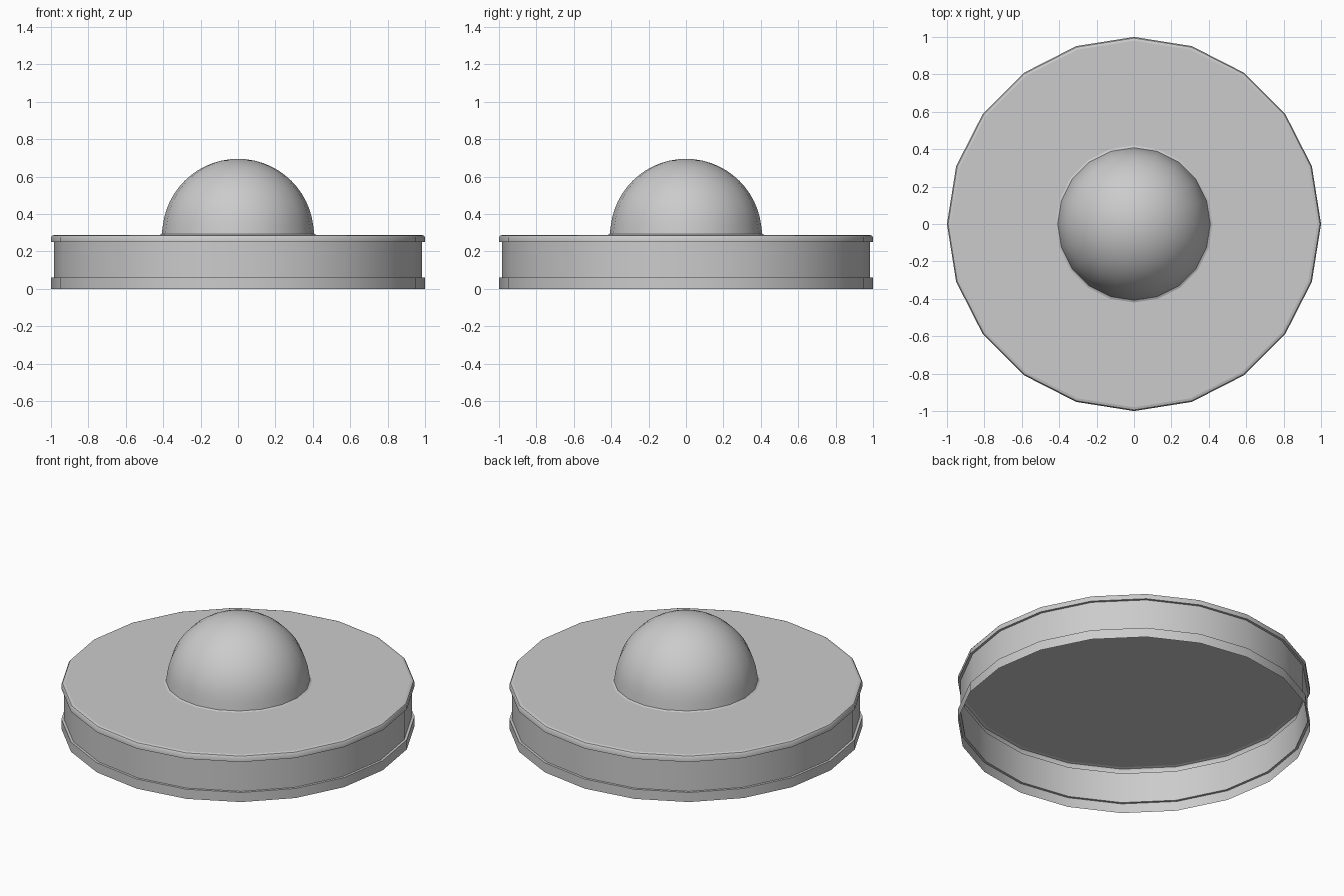
import bpy, bmesh
from math import sin, cos, pi, radians

if "Cube" in bpy.data.objects:
    bpy.data.objects.remove(bpy.data.objects["Cube"])

SIDES = 20


def lathe(name, profile, sharp_angle=35):
    """Revolve (radius, z) points about z; radius 0 becomes a pole."""
    bm = bmesh.new()
    rings = []
    for r, z in profile:
        if r == 0:
            rings.append([bm.verts.new((0, 0, z))] * SIDES)
        else:
            rings.append([bm.verts.new((r * cos(2 * pi * i / SIDES),
                                        r * sin(2 * pi * i / SIDES), z))
                          for i in range(SIDES)])
    for low, high in zip(rings, rings[1:]):
        for i in range(SIDES):
            j = (i + 1) % SIDES
            corners = [low[i], low[j], high[j], high[i]]
            bm.faces.new(list(dict.fromkeys(corners)))
    mesh = bpy.data.meshes.new(name)
    bm.to_mesh(mesh)
    bm.free()
    obj = bpy.data.objects.new(name, mesh)
    bpy.context.collection.objects.link(obj)
    bpy.ops.object.select_all(action='DESELECT')
    obj.select_set(True)
    bpy.context.view_layer.objects.active = obj
    bpy.ops.object.shade_smooth_by_angle(angle=radians(sharp_angle))
    return obj


# Open-bottomed side wall, recessed between a lower and an upper band
lathe("side_wall", [(1, 0), (1, 0.06), (0.985, 0.06), (0.985, 0.25),
                    (1, 0.25), (1, 0.275), (0.994, 0.284), (0.98, 0.288)])

# Flat top plate, running on beneath the dome
lathe("top_plate", [(0.98, 0.288), (0.46, 0.288), (0.41, 0.288), (0, 0.288)])

# Half-sphere dome with a small flare where it meets the plate
RINGS = 14
dome = [(0.42, 0.288), (0.408, 0.293)]
dome += [(0.405 * cos(pi / 2 * k / RINGS), 0.29 + 0.405 * sin(pi / 2 * k / RINGS))
         for k in range(1, RINGS)]
dome.append((0, 0.695))
lathe("dome", dome, 45)
